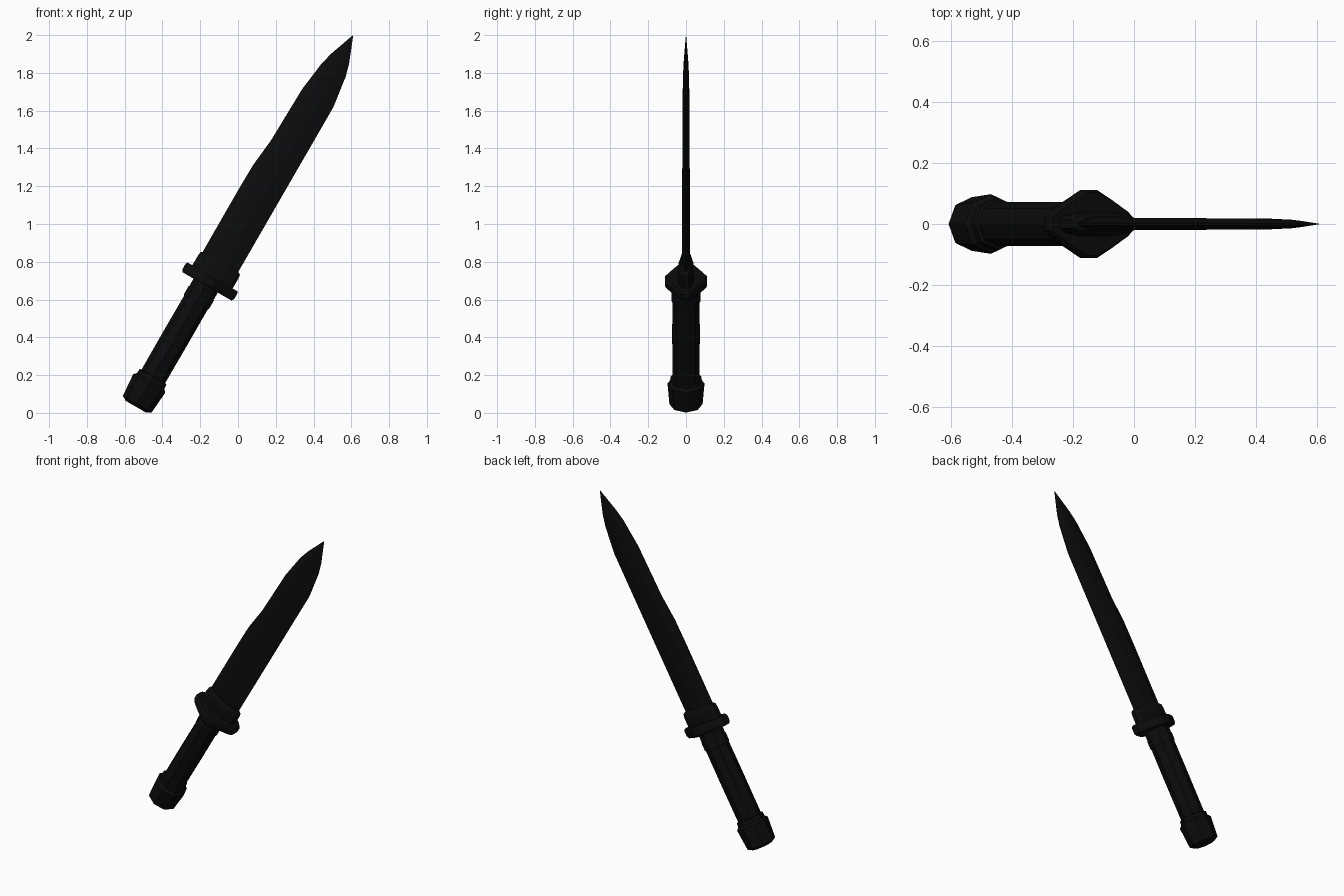
import bpy, bmesh, math
from mathutils import Matrix

cube = bpy.data.objects.get("Cube")
if cube:
    bpy.data.objects.remove(cube, do_unlink=True)

black = bpy.data.materials.new("matte black")
black.use_nodes = True
COLOUR = (0.0035, 0.0035, 0.0035, 1)
black.diffuse_color = COLOUR
black.node_tree.nodes["Principled BSDF"].inputs["Base Color"].default_value = COLOUR

TILT = Matrix.Rotation(math.radians(30), 4, 'Y')   # whole knife leans to +x


def loft(name, rings):
    """Skin a stack of equal-sized rings of (x, y, z) and cap both ends."""
    bm = bmesh.new()
    loops = [[bm.verts.new(p) for p in ring] for ring in rings]
    n = len(loops[0])
    for a, b in zip(loops, loops[1:]):
        for i in range(n):
            j = (i + 1) % n
            bm.faces.new((a[i], a[j], b[j], b[i]))
    bm.faces.new(loops[0][::-1])
    bm.faces.new(loops[-1])
    bmesh.ops.remove_doubles(bm, verts=bm.verts, dist=0.0002)
    bmesh.ops.recalc_face_normals(bm, faces=bm.faces)
    bm.transform(TILT)
    me = bpy.data.meshes.new(name)
    bm.to_mesh(me)
    bm.free()
    me.materials.append(black)
    ob = bpy.data.objects.new(name, me)
    bpy.context.collection.objects.link(ob)
    return ob


def turned(name, profile, cx=-0.485, sides=8):
    """Eight-sided turned part from (radius, height) pairs."""
    angles = [2 * math.pi * i / sides for i in range(sides)]
    return loft(name, [[(cx + r * math.cos(a), r * math.sin(a), z) for a in angles]
                       for r, z in profile])


def plate(name, outline, levels, cx=-0.477):
    """Stack of a quarter outline mirrored in x and y; levels are (x scale, y scale, height)."""
    full = outline + [(-x, y) for x, y in outline[::-1]]
    full += [(x, -y) for x, y in full[::-1]]
    return loft(name, [[(cx + x * sx, y * sy, z) for x, y in full] for sx, sy, z in levels])


# Pommel, grip and the ferrule under the guard
turned("pommel", [(0.062, -0.242), (0.088, -0.226), (0.098, -0.10), (0.084, -0.085), (0.082, -0.06),
                  (0.07, -0.055)])
turned("grip", [(0.072, -0.08), (0.073, 0.2), (0.072, 0.51)])
turned("ferrule", [(0.072, 0.395), (0.077, 0.402), (0.077, 0.45), (0.074, 0.455), (0.074, 0.505)])

# Lozenge guard with chamfered rims
plate("guard", [(0.158, 0.022), (0.14, 0.04), (0.08, 0.078), (0.022, 0.112)],
      [(0.95, 0.92, 0.498), (1, 1, 0.512), (1, 1, 0.545), (0.96, 0.92, 0.556)])

# Collar that holds the blade
plate("blade_collar", [(0.123, 0.015), (0.105, 0.03), (0.04, 0.042)],
      [(1, 1, 0.54), (1, 0.95, 0.615), (0.98, 0.75, 0.638), (0.8, 0.6, 0.65)])

# Blade stations: height, spine x, edge x, half thickness
STATIONS = [
    (0.60, -0.588, -0.372, 0.021),
    (1.02, -0.589, -0.372, 0.020),
    (1.174, -0.587, -0.372, 0.020),
    (1.337, -0.570, -0.372, 0.018),
    (1.654, -0.563, -0.372, 0.018),
    (1.825, -0.541, -0.396, 0.014),
    (1.895, -0.523, -0.415, 0.010),
    (2.037, -0.4725, -0.4715, 0.0005),
]
rings = []
for z, spine, edge, t in STATIONS:
    w = edge - spine
    section = [(0, 0.15), (0.25, 1), (0.6, 1), (1, 0.08)]
    side = [(spine + w * f, t * k, z) for f, k in section]
    rings.append(side + [(x, -y, h) for x, y, h in side[::-1]])
loft("blade", rings)
